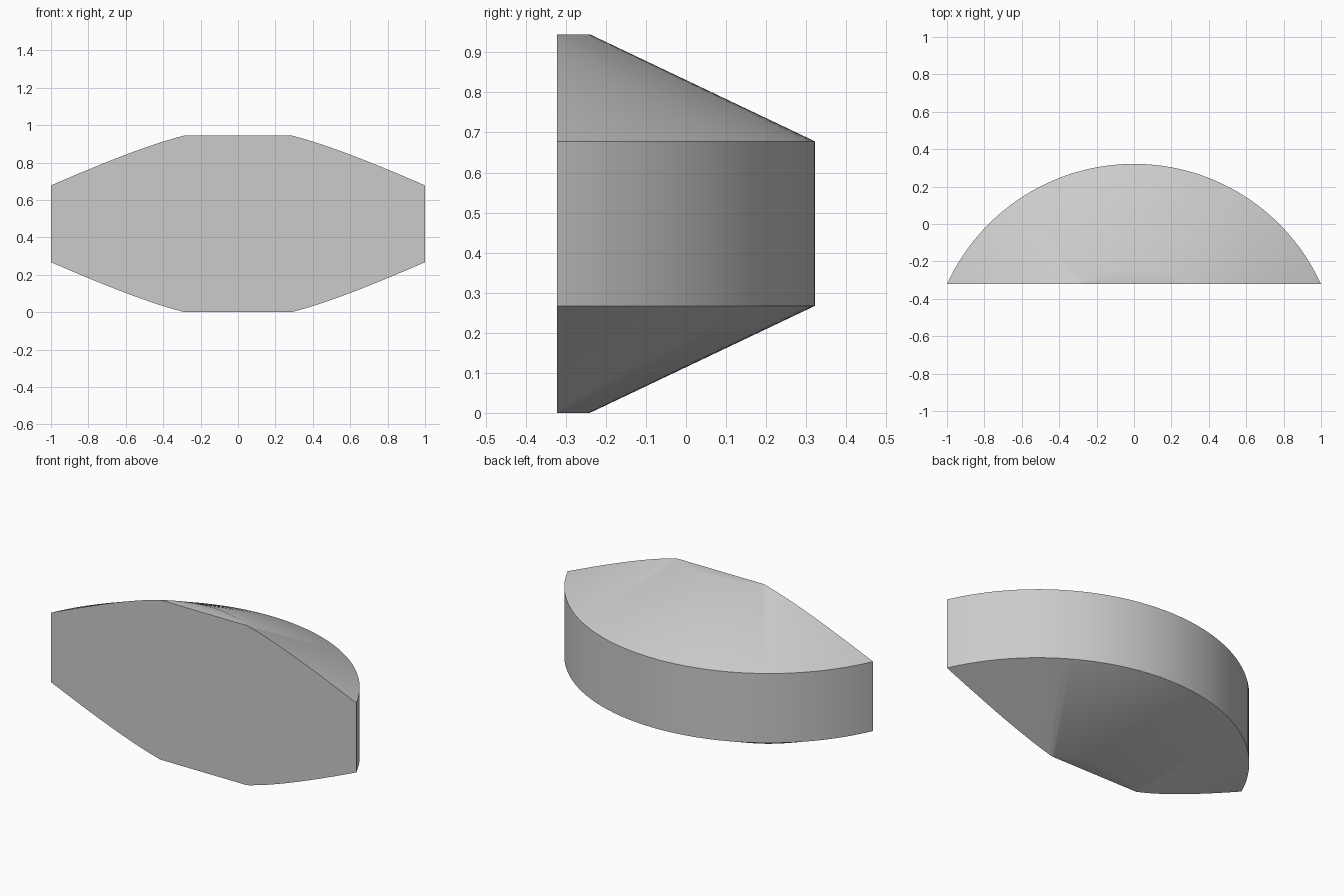
import bpy, bmesh, math
from mathutils import Vector

cube = bpy.data.objects.get("Cube")
if cube:
    bpy.data.objects.remove(cube, do_unlink=True)

FRONT = -0.3215              # flat front plane
BACK = 0.3215                # furthest point of the curved rim
RIM_RADIUS = (1 + (BACK - FRONT) ** 2) / (2 * (BACK - FRONT))
AXIS_Y = BACK - RIM_RADIUS
CAP_RADIUS = -0.24 - AXIS_Y
HEIGHT, RIM_LOW, RIM_HIGH = 0.945, 0.267, 0.678

# Plain grey finish
grey = bpy.data.materials.new("light_grey")
grey.use_nodes = True
colour = (0.6, 0.6, 0.6, 1)
grey.diffuse_color = colour
grey.node_tree.nodes["Principled BSDF"].inputs["Base Color"].default_value = colour

# Disc with tapered top and bottom, turned around a vertical axis
profile = [(0, 0), (CAP_RADIUS, 0), (RIM_RADIUS, RIM_LOW),
           (RIM_RADIUS, RIM_HIGH), (CAP_RADIUS, HEIGHT), (0, HEIGHT)]
bm = bmesh.new()
verts = [bm.verts.new((r, AXIS_Y, z)) for r, z in profile]
edges = [bm.edges.new(pair) for pair in zip(verts, verts[1:])]
bmesh.ops.spin(bm, geom=verts + edges, cent=(0, AXIS_Y, 0), axis=(0, 0, 1),
               angle=math.tau, steps=128)
bmesh.ops.remove_doubles(bm, verts=bm.verts, dist=1e-4)

# Slice off the segment behind the front plane and close the flat face
cut = bmesh.ops.bisect_plane(bm, geom=bm.verts[:] + bm.edges[:] + bm.faces[:],
                             plane_co=Vector((0, FRONT, 0)), plane_no=(0, 1, 0),
                             clear_inner=True)
rim = [e for e in cut["geom_cut"] if isinstance(e, bmesh.types.BMEdge)]
bmesh.ops.contextual_create(bm, geom=rim)
bmesh.ops.recalc_face_normals(bm, faces=bm.faces)

mesh = bpy.data.meshes.new("tapered_disc_segment")
bm.to_mesh(mesh)
bm.free()
mesh.materials.append(grey)
body = bpy.data.objects.new("tapered_disc_segment", mesh)
bpy.context.collection.objects.link(body)

# Smooth curves with a crisp rim and front edge
bpy.ops.object.select_all(action="DESELECT")
body.select_set(True)
bpy.context.view_layer.objects.active = body
bpy.ops.object.shade_smooth_by_angle(angle=math.radians(30))
